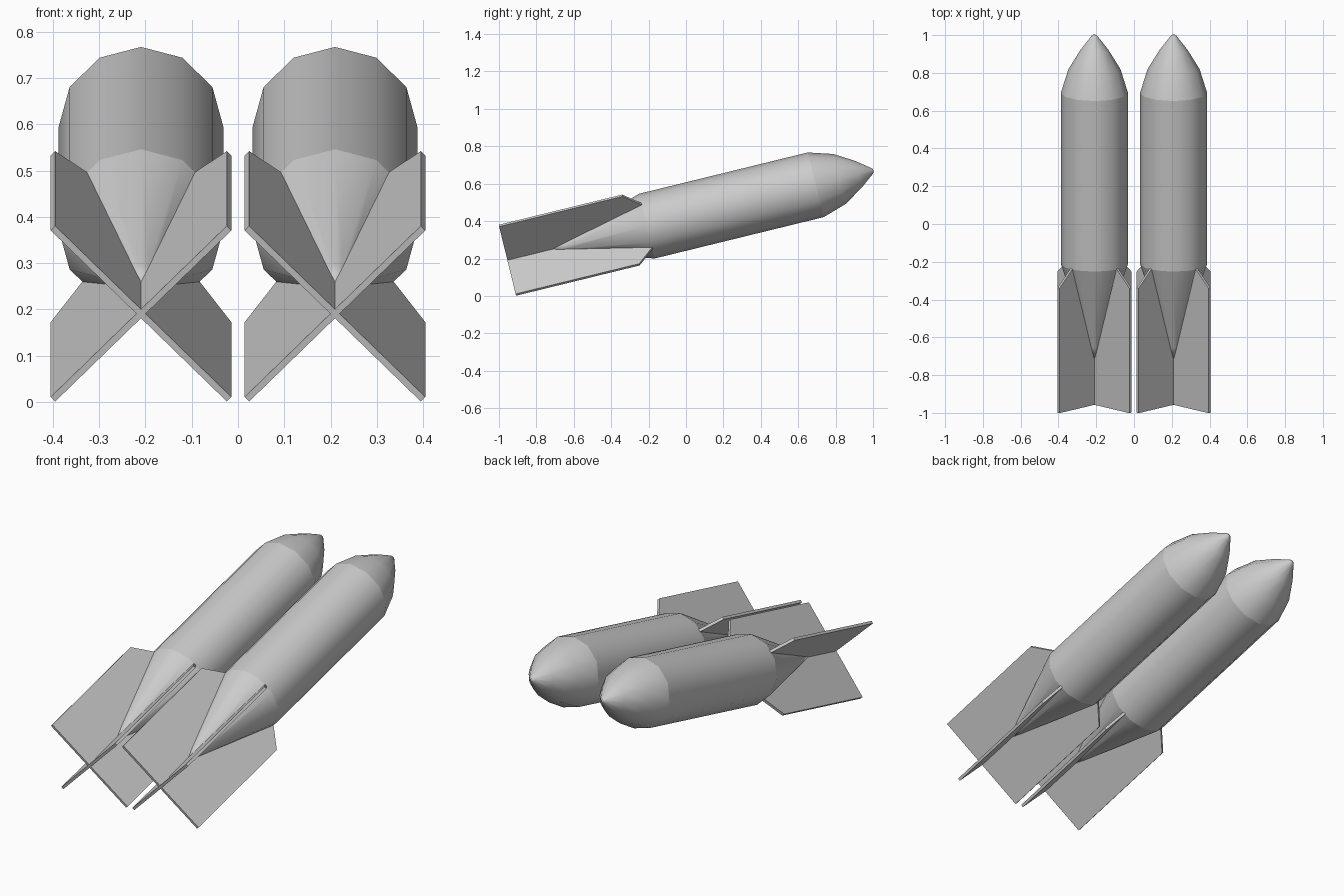
import bpy, bmesh
from math import sin, cos, pi, radians
from mathutils import Matrix

if "Cube" in bpy.data.objects:
    bpy.data.objects.remove(bpy.data.objects["Cube"])

SIDES = 12
TILT = radians(13.75)
R = 0.178


def finish(name, bm, matrix, smooth):
    bmesh.ops.recalc_face_normals(bm, faces=bm.faces)
    mesh = bpy.data.meshes.new(name)
    bm.to_mesh(mesh)
    bm.free()
    for p in mesh.polygons:
        # end caps stay flat
        p.use_smooth = smooth and len(p.vertices) <= 4
    obj = bpy.data.objects.new(name, mesh)
    obj.matrix_world = matrix
    bpy.context.collection.objects.link(obj)


def lathe(name, profile, matrix):
    """Revolve (position, radius) points around the local Y axis."""
    bm = bmesh.new()
    rings = []
    for s, r in profile:
        if r == 0:
            rings.append([bm.verts.new((0, s, 0))] * SIDES)
        else:
            rings.append([bm.verts.new((r * sin(2 * pi * i / SIDES), s, r * cos(2 * pi * i / SIDES)))
                          for i in range(SIDES)])
    for a, b in zip(rings, rings[1:]):
        for i in range(SIDES):
            j = (i + 1) % SIDES
            bm.faces.new(dict.fromkeys((a[i], a[j], b[j], b[i])))
    # close a blunt end
    if profile[-1][1] > 0:
        bm.faces.new(rings[-1])
    finish(name, bm, matrix, True)


def fin_plate(name, angle, matrix):
    """Flat plate through the axis, making two opposite fins."""
    half = [(0.17, 0.004), (0.269, -0.087), (0.269, -0.767)]
    outline = half + [(-r, s) for r, s in reversed(half)]
    bm = bmesh.new()
    face = bm.faces.new([bm.verts.new((r, s, -0.007)) for r, s in outline])
    ext = bmesh.ops.extrude_face_region(bm, geom=[face])
    verts = [v for v in ext["geom"] if isinstance(v, bmesh.types.BMVert)]
    bmesh.ops.translate(bm, verts=verts, vec=(0, 0, 0.014))
    finish(name, bm, matrix @ Matrix.Rotation(angle, 4, 'Y'), False)


# two identical tilted bombs side by side; local origin is the rear end of the body
for side, x in (("left", -0.2095), ("right", 0.2095)):
    m = Matrix.Translation((x, -0.21, 0.373)) @ Matrix.Rotation(TILT, 4, 'X')
    # straight body
    lathe(f"{side}_body", [(0, R), (0.93, R)], m)
    # rounded nose with a tiny blunt tip
    lathe(f"{side}_nose", [(0.93, R), (1.06, 0.138), (1.165, 0.074), (1.242, 0.015), (1.248, 0.006)], m)
    # tail cone
    lathe(f"{side}_tail_cone", [(0, R), (-0.45, 0.032), (-0.55, 0)], m)
    # crossed fins
    fin_plate(f"{side}_fins_a", pi / 4, m)
    fin_plate(f"{side}_fins_b", -pi / 4, m)
